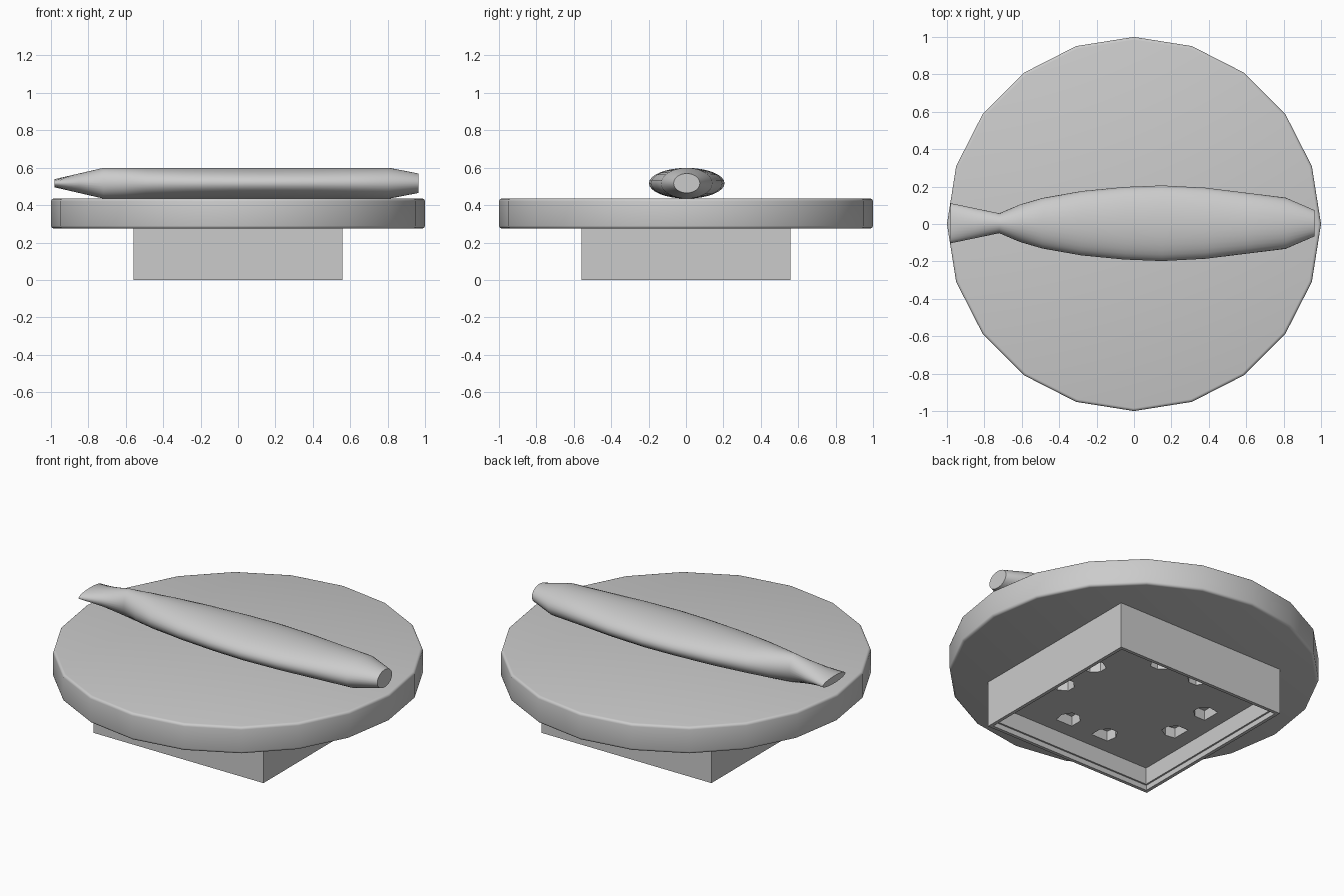
import bpy, bmesh, math
from mathutils import Matrix

old = bpy.data.objects.get("Cube")
if old:
    bpy.data.objects.remove(old, do_unlink=True)

grey = bpy.data.materials.new("light grey")
grey.use_nodes = True
colour = (0.6, 0.6, 0.6, 1)
grey.diffuse_color = colour
grey.node_tree.nodes["Principled BSDF"].inputs["Base Color"].default_value = colour


def finish(name, bm, smooth=None):
    """Turn a bmesh into a named, coloured object."""
    bmesh.ops.recalc_face_normals(bm, faces=bm.faces)
    mesh = bpy.data.meshes.new(name)
    bm.to_mesh(mesh)
    bm.free()
    mesh.materials.append(grey)
    obj = bpy.data.objects.new(name, mesh)
    bpy.context.collection.objects.link(obj)
    if smooth:
        bpy.ops.object.select_all(action="DESELECT")
        obj.select_set(True)
        bpy.context.view_layer.objects.active = obj
        bpy.ops.object.shade_smooth_by_angle(angle=math.radians(smooth))
    return obj


def loft(bm, rings):
    """Skin a list of point rings and cap both ends."""
    loops = [[bm.verts.new(p) for p in ring] for ring in rings]
    n = len(loops[0])
    for a, b in zip(loops, loops[1:]):
        for i in range(n):
            j = (i + 1) % n
            bm.faces.new((a[i], a[j], b[j], b[i]))
    bm.faces.new(loops[0])
    bm.faces.new(loops[-1])


# Round plate with softened rims
bm = bmesh.new()
bmesh.ops.create_cone(bm, cap_ends=True, segments=20, radius1=1, radius2=1, depth=0.16,
                      matrix=Matrix.Translation((0, 0, 0.355)))
rims = [e for e in bm.edges if abs(e.verts[0].co.z - e.verts[1].co.z) < 0.01]
bmesh.ops.bevel(bm, geom=rims, offset=0.015, segments=3, profile=0.5, affect="EDGES")
finish("round_plate", bm, 32)

# Square base, open below, with a slight ledge inside the wall
bm = bmesh.new()
levels = [(0.56, 0.28), (0.56, 0), (0.54, 0), (0.54, 0.03), (0.53, 0.03), (0.53, 0.13)]
loft(bm, [[(sx * h, sy * h, z) for sx, sy in ((1, 1), (-1, 1), (-1, -1), (1, -1))]
          for h, z in levels])
base = finish("square_base", bm)

# Two locking pockets along each side of the base floor
bm = bmesh.new()
outline = [(0.44, 0.07), (0.44, 0.18), (0.38, 0.19), (0.33, 0.16), (0.33, 0.11), (0.37, 0.07)]
for turn in range(4):
    spin = Matrix.Rotation(turn * math.pi / 2, 3, "Z")
    for side in (1, -1):
        loft(bm, [[spin @ Matrix.Diagonal((1, side, 1)) @ Matrix.Translation((x, y, z)).translation
                   for x, y in outline] for z in (0.1, 0.19)])
cutter = finish("pocket_cutter", bm)
cutter.hide_render = True
cutter.hide_viewport = True
cut = base.modifiers.new("pockets", "BOOLEAN")
cut.operation = "DIFFERENCE"
cut.solver = "EXACT"
cut.object = cutter

# Tapering handle with a pinched neck and flared flat tail: x, half width, half height
sections = [(-0.98, 0.107, 0.022), (-0.85, 0.08, 0.052), (-0.72, 0.053, 0.082),
            (-0.61, 0.1, 0.082), (-0.49, 0.135, 0.082), (-0.28, 0.172, 0.082),
            (-0.05, 0.194, 0.082), (0.15, 0.202, 0.082), (0.38, 0.19, 0.082),
            (0.6, 0.163, 0.082), (0.81, 0.137, 0.082), (0.965, 0.07, 0.052)]
bm = bmesh.new()
steps = 32
loft(bm, [[(x, 0.004 + w * math.cos(math.tau * i / steps),
            0.517 + h * math.sin(math.tau * i / steps)) for i in range(steps)]
          for x, w, h in sections])
finish("handle", bm, 35)
